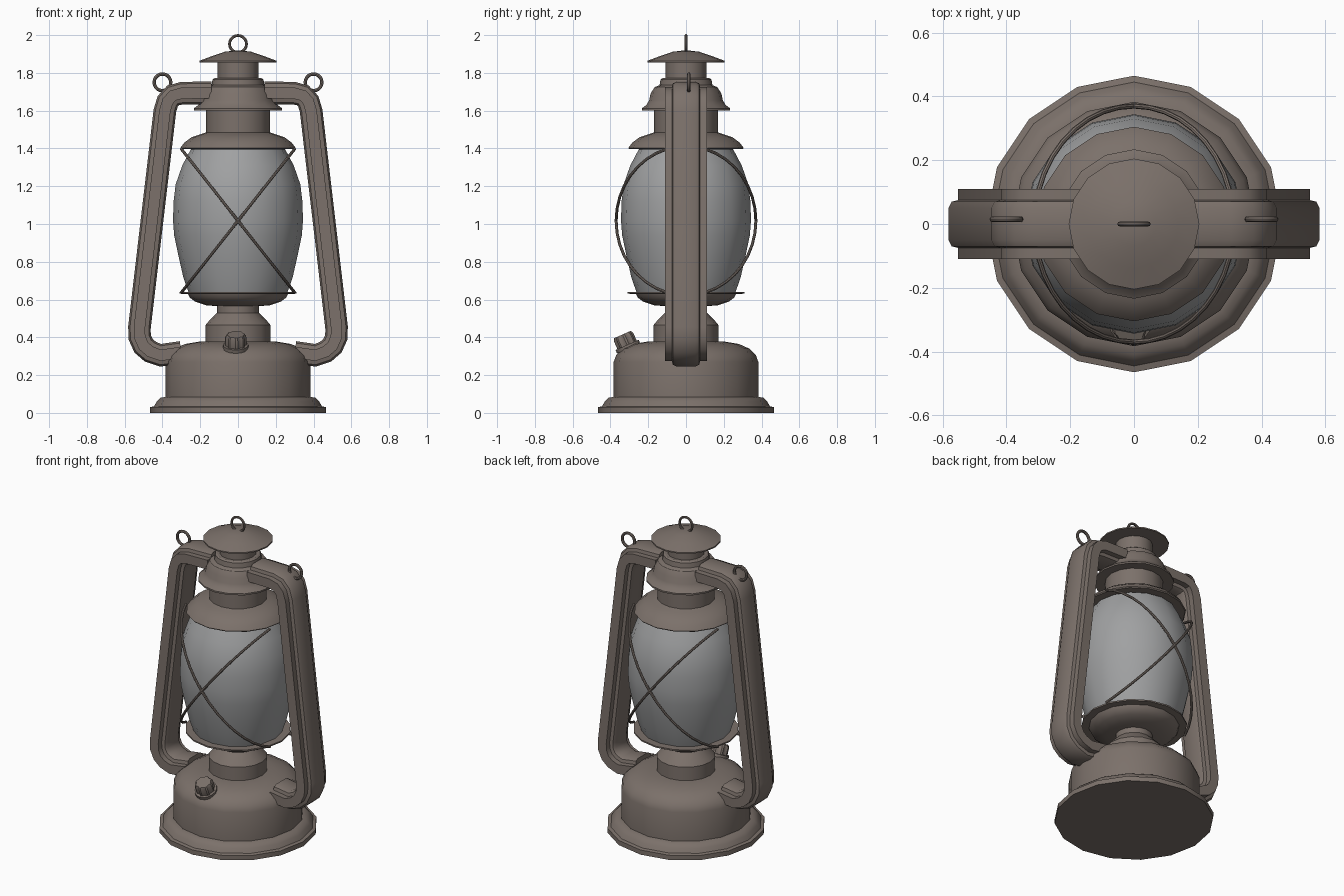
import bpy, bmesh, math
from mathutils import Vector, Matrix

if "Cube" in bpy.data.objects:
    bpy.data.objects.remove(bpy.data.objects["Cube"])


def material(name, rgb):
    m = bpy.data.materials.new(name)
    m.diffuse_color = (*rgb, 1)
    m.use_nodes = True
    m.node_tree.nodes["Principled BSDF"].inputs["Base Color"].default_value = m.diffuse_color
    return m


METAL = material("aged brown metal", (0.2, 0.165, 0.145))
GLASS = material("grey glass", (0.35, 0.355, 0.36))


def finish(bm, name, mat):
    bmesh.ops.remove_doubles(bm, verts=bm.verts, dist=1e-5)
    bmesh.ops.recalc_face_normals(bm, faces=bm.faces)
    me = bpy.data.meshes.new(name)
    bm.to_mesh(me)
    bm.free()
    me.materials.append(mat)
    ob = bpy.data.objects.new(name, me)
    bpy.context.collection.objects.link(ob)
    return ob


def loft(bm, rings, closed=False, caps=True):
    """Join equal rings of points with quads."""
    vs = [[bm.verts.new(p) for p in r] for r in rings]
    n = len(vs[0])
    for i in range(len(vs) if closed else len(vs) - 1):
        a, b = vs[i], vs[(i + 1) % len(vs)]
        for j in range(n):
            k = (j + 1) % n
            bm.faces.new((a[j], a[k], b[k], b[j]))
    if caps and not closed:
        bm.faces.new(vs[0])
        bm.faces.new(vs[-1])


def lathe(name, profile, mat=METAL, sides=16):
    bm = bmesh.new()
    loft(bm, [[(r * math.cos(2 * math.pi * i / sides), r * math.sin(2 * math.pi * i / sides), z)
               for i in range(sides)] for r, z in profile])
    return finish(bm, name, mat)


def sweep(name, path, section, side=Vector((0, 1, 0)), closed=False):
    """Sweep a (normal, side) section along a path."""
    pts = [Vector(p) for p in path]
    n = len(pts)
    rings = []
    for i, p in enumerate(pts):
        a = pts[(i - 1) % n] if closed or i else p
        b = pts[(i + 1) % n] if closed or i < n - 1 else p
        t = (b - a).normalized()
        nrm = t.cross(side).normalized()
        sd = nrm.cross(t).normalized()
        rings.append([p + nrm * u + sd * v for u, v in section])
    bm = bmesh.new()
    loft(bm, rings, closed)
    return finish(bm, name, METAL)


def circle(r, n):
    return [(r * math.cos(2 * math.pi * i / n), r * math.sin(2 * math.pi * i / n)) for i in range(n)]


def ring(name, centre, r, tube):
    c = Vector(centre)
    return sweep(name, [c + Vector((u, 0, v)) for u, v in circle(r, 20)], circle(tube, 8), closed=True)


# Fuel tank with stepped foot
lathe("fuel_tank", [(0.02, 0.004), (0.45, 0.0), (0.465, 0.0), (0.465, 0.03), (0.445, 0.035),
                    (0.43, 0.06), (0.41, 0.08), (0.383, 0.085), (0.383, 0.27), (0.37, 0.305),
                    (0.335, 0.34), (0.28, 0.365), (0.2, 0.378), (0.1, 0.38)])
# Burner neck and bowl
lathe("burner", [(0.1, 0.37), (0.172, 0.375), (0.172, 0.465), (0.155, 0.485), (0.11, 0.53),
                 (0.11, 0.565), (0.17, 0.57), (0.225, 0.588), (0.255, 0.61), (0.265, 0.63),
                 (0.31, 0.631), (0.31, 0.64), (0.2, 0.641)])
# Glass globe
lathe("glass_globe", [(0.2, 0.635), (0.262, 0.638), (0.29, 0.72), (0.315, 0.83), (0.338, 0.94), (0.344, 1.02),
                      (0.341, 1.12), (0.33, 1.21), (0.295, 1.31), (0.25, 1.395), (0.2, 1.41)], GLASS)
# Hood above the globe, with the upper collar
lathe("hood", [(0.2, 1.405), (0.3, 1.397), (0.305, 1.403), (0.285, 1.43), (0.245, 1.46), (0.2, 1.475),
               (0.17, 1.485), (0.17, 1.61), (0.1, 1.61)])
lathe("collar", [(0.1, 1.605), (0.234, 1.602), (0.234, 1.612), (0.21, 1.63), (0.195, 1.655), (0.188, 1.69),
                 (0.165, 1.725), (0.14, 1.735), (0.135, 1.765), (0.125, 1.772), (0.1, 1.772)])
# Chimney and cap
lathe("chimney", [(0.108, 1.765), (0.108, 1.865)])
lathe("chimney_cap", [(0.1, 1.858), (0.205, 1.856), (0.205, 1.864), (0.14, 1.888), (0.07, 1.912), (0.02, 1.918)])
ring("top_ring", (0, 0, 1.953), 0.045, 0.0075)

# Side tubes: round bulge on both faces, narrow seam flange each side
half = [(0.03, 0.11), (0.03, 0.075), (0.05, 0.07), (0.06, 0.05)]
tube = (half + [(u, -v) for u, v in reversed(half)]
        + [(-u, -v) for u, v in half] + [(-u, v) for u, v in reversed(half)])
arm = [(0.14, 1.695), (0.3, 1.692), (0.345, 1.68), (0.372, 1.65), (0.387, 1.6), (0.522, 0.45),
       (0.52, 0.4), (0.5, 0.355), (0.465, 0.325), (0.41, 0.305), (0.3, 0.32)]
for side, s in (("left", -1), ("right", 1)):
    sweep(side + "_side_tube", [(s * x, 0, z) for x, z in arm], tube)
    ring(side + "_handle_ring", (s * 0.4, 0.015, 1.75), 0.044, 0.009)

# Crossed guard wires, front and back
for face, f in (("front", -1), ("back", 1)):
    for way, s in (("rising", 1), ("falling", -1)):
        path = []
        for i in range(17):
            a = math.radians(-74 + 148 * i / 16)
            x = 0.312 * math.sin(a)
            path.append((x, f * 0.37 * math.cos(a), 1.017 + s * x * 0.38 / 0.3))
        sweep(f"{face}_{way}_guard_wire", path, circle(0.008, 8), Vector((0, 0, 1)))

# Ribbed filler cap, tilted forward
bm = bmesh.new()
ribs = [(r * math.cos(math.pi * i / 16), r * math.sin(math.pi * i / 16))
        for i in range(32) for r in [0.056 if i % 4 < 2 else 0.05]]
loft(bm, [[(x * k, y * k, z) for x, y in ribs] for k, z in ((1, 0.0), (1, 0.045), (0.85, 0.06))])
loft(bm, [[(x, y, z) for x, y in circle(r, 16)] for r, z in ((0.05, -0.06), (0.05, -0.02), (0.067, -0.02), (0.067, 0.0))])
bm.transform(Matrix.Translation((-0.012, -0.312, 0.36)) @ Matrix.Rotation(math.radians(24), 4, 'X'))
finish(bm, "filler_cap", METAL)

# Smooth shading with crisp edges
for ob in bpy.data.objects:
    ob.select_set(True)
    bpy.context.view_layer.objects.active = ob
bpy.ops.object.shade_smooth_by_angle(angle=math.radians(35))
